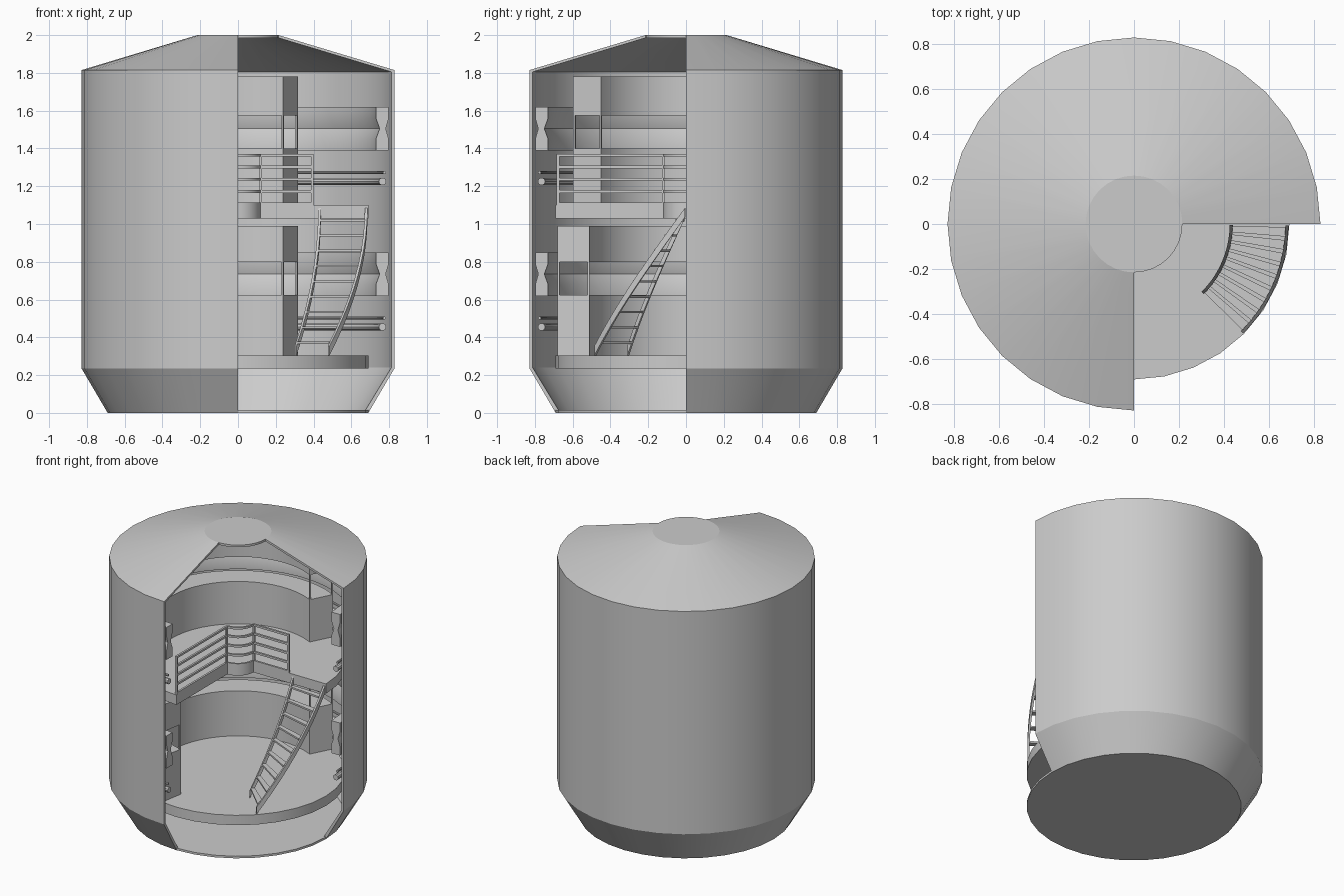
import bpy, bmesh
from math import radians, cos, sin, tau

cube = bpy.data.objects.get("Cube")
if cube:
    bpy.data.objects.remove(cube, do_unlink=True)

grey = bpy.data.materials.new("plain_grey")
grey.use_nodes = True
COLOUR = (0.6, 0.6, 0.6, 1)
grey.diffuse_color = COLOUR
grey.node_tree.nodes["Principled BSDF"].inputs["Base Color"].default_value = COLOUR


def finish(name, bm):
    """Turn a bmesh into a smooth-by-angle object."""
    bmesh.ops.remove_doubles(bm, verts=bm.verts, dist=1e-5)
    bmesh.ops.recalc_face_normals(bm, faces=bm.faces)
    mesh = bpy.data.meshes.new(name)
    bm.to_mesh(mesh)
    bm.free()
    mesh.materials.append(grey)
    ob = bpy.data.objects.new(name, mesh)
    bpy.context.collection.objects.link(ob)
    bpy.ops.object.select_all(action='DESELECT')
    ob.select_set(True)
    bpy.context.view_layer.objects.active = ob
    bpy.ops.object.shade_smooth_by_angle(angle=radians(30))
    return ob


def sweep(name, profile, start, end, steps, rise=0):
    """Revolve a closed (radius, height) profile between two angles."""
    bm = bmesh.new()
    rings = []
    for i in range(steps + 1):
        t = i / steps
        a = radians(start + (end - start) * t)
        rings.append([bm.verts.new((r * cos(a), r * sin(a), z + rise * t)) for r, z in profile])
    n = len(profile)
    for p, q in zip(rings, rings[1:]):
        for j in range(n):
            k = (j + 1) % n
            bm.faces.new((p[j], p[k], q[k], q[j]))
    bm.faces.new(rings[0])
    bm.faces.new(rings[-1])
    return finish(name, bm)


def prism(name, outline, low, high):
    """Extrude a flat outline upwards."""
    bm = bmesh.new()
    face = bm.faces.new([bm.verts.new((x, y, low)) for x, y in outline])
    grown = bmesh.ops.extrude_face_region(bm, geom=[face])["geom"]
    bmesh.ops.translate(bm, vec=(0, 0, high - low),
                        verts=[v for v in grown if isinstance(v, bmesh.types.BMVert)])
    return finish(name, bm)


def arc(radius, start, end, steps):
    return [(radius * cos(radians(start + (end - start) * i / steps)),
             radius * sin(radians(start + (end - start) * i / steps))) for i in range(steps + 1)]


def rect(r0, r1, z0, z1):
    return [(r0, z0), (r1, z0), (r1, z1), (r0, z1)]


def box(name, x0, x1, y0, y1, z0, z1):
    return prism(name, [(x0, y0), (x1, y0), (x1, y1), (x0, y1)], z0, z1)


# Three-quarter shell with full end caps
outer = [(0.69, 0), (0.828, 0.235), (0.828, 1.815), (0.215, 2)]
inner = [(0.215, 1.985), (0.812, 1.805), (0.812, 0.24), (0.675, 0.015)]
sweep("outer_shell", outer + inner, 0, 270, 24)
prism("bottom_cap", arc(0.69, 0, 348.75, 31), 0, 0.015)
prism("top_cap", arc(0.215, 0, 348.75, 31), 1.985, 2)

# Lower floor disc, and upper floor with an open quadrant and round centre
prism("lower_floor", arc(0.69, 0, 348.75, 31), 0.235, 0.305)
prism("upper_floor", arc(0.69, 0, 270, 24) + arc(0.12, 270, 360, 8), 1.03, 1.1)

# Each level: base and wall cabinets, posts, wall duct and pipes
for level, floor, top, end in (("lower", 0.305, 0.99, 260), ("upper", 1.1, 1.78, 240)):
    counter = floor + 0.32 if level == "lower" else floor + 0.3
    shelf = counter + 0.175
    sweep(level + "_base_cabinet", rect(0.52, 0.69, floor, counter), 62.7, end, 24)
    sweep(level + "_wall_cabinet", rect(0.52, 0.69, shelf, top), 62.7, end, 24)
    for a in (62.7, end - 1):
        for r in (0.52, 0.68):
            sweep(level + "_cabinet_post", rect(r, r + 0.01, counter, shelf), a, a + 1, 1)
    base = 0.62 if level == "lower" else 1.39
    duct = [(0.73, 0), (0.798, 0), (0.798, 0.06), (0.782, 0.115), (0.798, 0.17),
            (0.798, 0.23), (0.73, 0.23), (0.73, 0.17), (0.75, 0.115), (0.73, 0.06)]
    sweep(level + "_wall_duct", [(r, base + z) for r, z in duct], 0.2, 269.8, 32)
    for label, r, drop, size in (("thick", 0.765, 0.165, 0.02), ("thin", 0.775, 0.118, 0.008)):
        ring = [(r + size * cos(tau * i / 10), base - drop + size * sin(tau * i / 10))
                for i in range(10)]
        sweep(level + "_" + label + "_pipe", ring, 0.2, 269.8, 32)

# Guard rail round the open quadrant
T = 0.014
for z in (1.1, 1.165, 1.23, 1.295, 1.357):
    box("rail_front", -T, 0, -0.685, -0.12, z, z + T)
    box("rail_side", 0.12, 0.4, 0, T, z, z + T)
    sweep("rail_centre", rect(0.12 - T, 0.12, z, z + T), 270, 360, 8)
for y in (-0.685, -0.12 - T / 2):
    box("rail_post", -T, 0, y, y + T, 1.1, 1.371)
for x in (0.12 - T / 2, 0.4 - T):
    box("rail_post", x, x + T, 0, T, 1.1, 1.371)

# Curved stairs: two rising stringers and treads
for label, r in (("inner", 0.425), ("outer", 0.672)):
    sweep(label + "_stringer", rect(r, r + 0.014, 0.305, 0.355), -45, -0.5, 10, rise=0.73)
RISERS = 9
for i in range(1, RISERS + 1):
    a = -45 + 44.5 * (i - 0.5) / RISERS
    z = 0.325 + 0.73 * (i - 0.5) / RISERS
    sweep("stair_tread", rect(0.437, 0.674, z, z + 0.012), a - 1.8, a + 1.8, 1)
